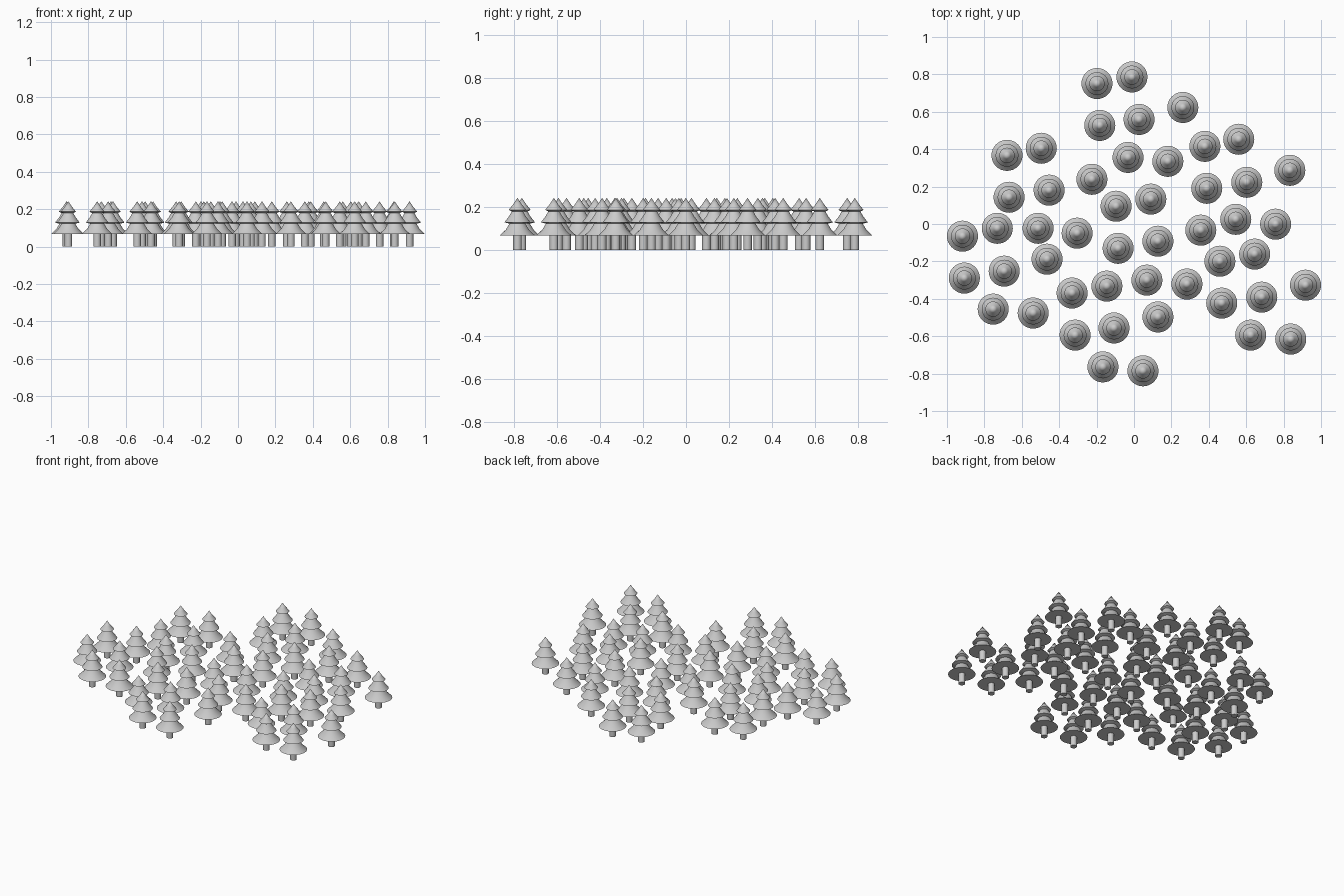
import bpy, bmesh, math

# tree positions (x, y), grouped roughly from back to front
SPOTS = [
    (-.198, .751), (-.011, .786), (.261, .623), (.027, .559), (-.183, .527),
    (-.496, .405), (-.679, .367), (.560, .453), (.379, .415), (-.032, .356),
    (.181, .335), (.833, .287), (-.225, .239), (-.454, .181), (-.668, .143),
    (.603, .223), (.389, .191), (.090, .133), (-.096, .095), (.757, -.001),
    (.544, .025), (.357, -.033), (.128, -.092), (-.085, -.130), (-.304, -.049),
    (-.513, -.023), (-.731, -.023), (-.917, -.065), (-.907, -.289),
    (-.694, -.252), (-.465, -.188), (.459, -.199), (.645, -.161),
    (-.331, -.369), (-.145, -.332), (.069, -.300), (.283, -.321),
    (.469, -.423), (.683, -.391), (.917, -.327), (-.753, -.455),
    (-.539, -.476), (-.315, -.594), (-.107, -.556), (.128, -.497),
    (.624, -.594), (.838, -.615), (-.166, -.764), (.048, -.785),
]


def lathe(name, profile, sides):
    """Closed surface of revolution about z from (radius, height) points."""
    bm = bmesh.new()
    rings = []
    for r, z in profile:
        n = sides if r > 0 else 1
        rings.append([bm.verts.new((r * math.cos(math.tau * i / n),
                                    r * math.sin(math.tau * i / n), z)) for i in range(n)])
    for a, b in zip(rings, rings[1:]):
        for i in range(sides):
            j = (i + 1) % sides
            quad = [a[i % len(a)], a[j % len(a)], b[j % len(b)], b[i % len(b)]]
            bm.faces.new(list(dict.fromkeys(quad)))
    bmesh.ops.recalc_face_normals(bm, faces=bm.faces)
    mesh = bpy.data.meshes.new(name)
    bm.to_mesh(mesh)
    bm.free()
    for p in mesh.polygons:
        p.use_smooth = True
    mesh.set_sharp_from_angle(angle=math.radians(35))
    return mesh


# shared meshes: round trunk and three-tier flared foliage
trunk = lathe("trunk", [(0, 0), (.02, 0), (.02, .07), (0, .07)], 20)
foliage = lathe("foliage", [
    (0, .066), (.083, .066), (.054, .094), (.037, .122),
    (.061, .128), (.040, .155), (.026, .179),
    (.041, .186), (.020, .212), (0, .242)], 32)

# plant the forest
for i, (x, y) in enumerate(SPOTS):
    for mesh in (trunk, foliage):
        ob = bpy.data.objects.new(f"tree_{mesh.name}_{i + 1}", mesh)
        ob.location = (x, y, 0)
        bpy.context.collection.objects.link(ob)
